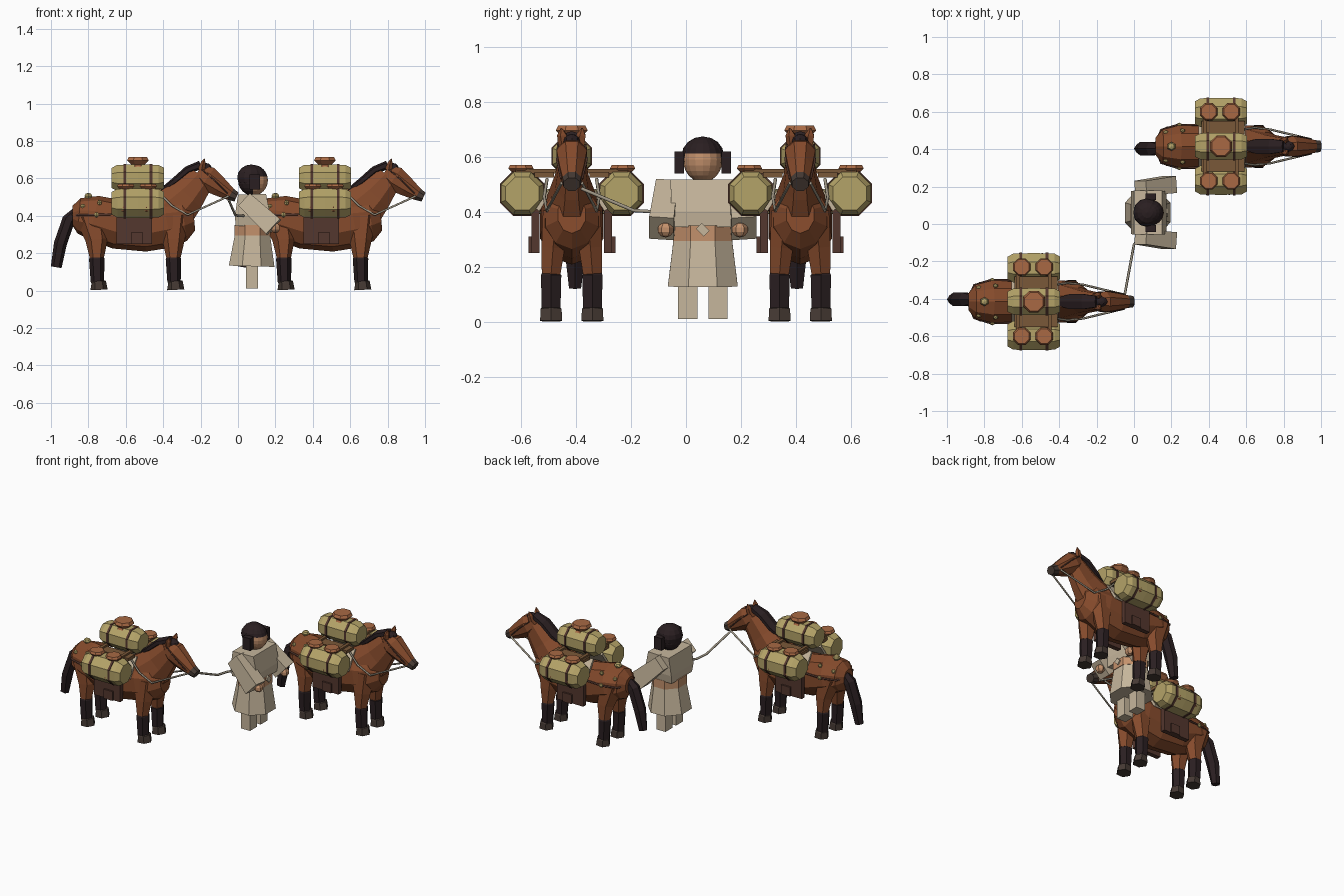
import bpy, bmesh, math
from mathutils import Vector, Matrix, Euler

if "Cube" in bpy.data.objects:
    bpy.data.objects.remove(bpy.data.objects["Cube"])


def material(name, r, g, b):
    def lin(c):
        c /= 255
        return c / 12.92 if c < 0.04 else ((c + 0.055) / 1.055) ** 2.4
    m = bpy.data.materials.new(name)
    col = (lin(r), lin(g), lin(b), 1)
    m.diffuse_color = col
    m.use_nodes = True
    m.node_tree.nodes["Principled BSDF"].inputs["Base Color"].default_value = col
    return m


COAT = material("chestnut coat", 134, 75, 44)
BLACK = material("black hair", 42, 31, 33)
HOOF = material("hoof", 70, 58, 52)
ROLL = material("tan roll", 180, 163, 104)
CLAY = material("clay", 168, 105, 68)
LEATHER = material("dark leather", 84, 55, 46)
WOOD = material("wood", 122, 88, 56)
ROBE = material("robe cloth", 198, 182, 156)
SKIN = material("skin", 196, 145, 108)
CORD = material("grey cord", 158, 149, 132)


def finish(name, bm, mats):
    bmesh.ops.recalc_face_normals(bm, faces=bm.faces)
    me = bpy.data.meshes.new(name)
    bm.to_mesh(me)
    bm.free()
    for m in mats:
        me.materials.append(m)
    ob = bpy.data.objects.new(name, me)
    bpy.context.collection.objects.link(ob)
    return ob


def loft(name, mats, rings, n=8, seg=None):
    """Skin rings (x, y, z, half width in y, half depth) along their path."""
    bm = bmesh.new()
    pts = [Vector(r[:3]) for r in rings]
    loops = []
    for i, r in enumerate(rings):
        t = (pts[min(i + 1, len(pts) - 1)] - pts[max(i - 1, 0)]).normalized()
        nor = t.cross(Vector((0, 1, 0))).normalized()
        side = nor.cross(t)
        k = 1 / math.cos(math.pi / n)
        angs = [2 * math.pi * (j + 0.5) / n for j in range(n)]
        loops.append([bm.verts.new(pts[i] + k * (side * r[3] * math.cos(a) + nor * r[4] * math.sin(a)))
                      for a in angs])
    last = len(loops) - 2
    for i, (a, b) in enumerate(zip(loops, loops[1:])):
        for j in range(n):
            f = bm.faces.new((a[j], a[(j + 1) % n], b[(j + 1) % n], b[j]))
            f.material_index = seg[i] if seg else 0
    bm.faces.new(loops[0]).material_index = seg[0] if seg else 0
    bm.faces.new(loops[-1]).material_index = seg[last] if seg else 0
    return finish(name, bm, mats)


def box(name, mat, loc, size, rot=(0, 0, 0)):
    bm = bmesh.new()
    bmesh.ops.create_cube(bm, size=1)
    mtx = Matrix.Translation(loc) @ Euler(rot).to_matrix().to_4x4() @ Matrix.Diagonal((*size, 1))
    bmesh.ops.transform(bm, matrix=mtx, verts=bm.verts)
    return finish(name, bm, [mat])


def ball(name, mats, loc, size, u=8, v=6, rule=None):
    bm = bmesh.new()
    bmesh.ops.create_uvsphere(bm, u_segments=u, v_segments=v, radius=1)
    bmesh.ops.transform(bm, matrix=Matrix.Translation(loc) @ Matrix.Diagonal((*size, 1)), verts=bm.verts)
    if rule:
        for f in bm.faces:
            f.material_index = rule(f.calc_center_median())
    return finish(name, bm, mats)


def rod(name, mat, pts, r=0.006):
    cu = bpy.data.curves.new(name, "CURVE")
    cu.dimensions = "3D"
    cu.bevel_depth = r
    cu.bevel_resolution = 1
    cu.use_fill_caps = True
    sp = cu.splines.new("POLY")
    sp.points.add(len(pts) - 1)
    for p, q in zip(sp.points, pts):
        p.co = (*q, 1)
    cu.materials.append(mat)
    ob = bpy.data.objects.new(name, cu)
    bpy.context.collection.objects.link(ob)
    return ob


def pot(name, x, y, z, s):
    return loft(name, [CLAY], [(x, y, z + h * s, r * s, r * s) for h, r in
                               ((0, 0.8), (0.3, 0.6), (0.7, 1.0), (1, 0.85))])


def pack_roll(name, y, z, r):
    c, out = -0.535, []
    out.append(loft(name, [ROLL], [(c + d, y, z, r * k, r * k) for d, k in
                                   ((-0.14, 0.78), (-0.11, 1), (0, 1.03), (0.11, 1), (0.14, 0.78))]))
    for d in (-0.07, 0.07):
        q = r * 1.06
        out.append(loft(name + "_strap", [LEATHER], [(c + d - 0.007, y, z, q, q), (c + d + 0.007, y, z, q, q)]))
    return out


def build_horse():
    h = []
    # body, neck and head
    h.append(loft("horse_body", [COAT], [
        (-0.885, 0, 0.40, 0.045, 0.05), (-0.85, 0, 0.40, 0.09, 0.09), (-0.77, 0, 0.39, 0.112, 0.113),
        (-0.65, 0, 0.355, 0.112, 0.125), (-0.50, 0, 0.345, 0.115, 0.13), (-0.38, 0, 0.37, 0.112, 0.135),
        (-0.29, 0, 0.385, 0.095, 0.115), (-0.235, 0, 0.39, 0.05, 0.065)], 10))
    h.append(loft("horse_neck", [COAT], [
        (-0.36, 0, 0.42, 0.09, 0.13), (-0.27, 0, 0.51, 0.06, 0.098), (-0.19, 0, 0.605, 0.045, 0.07)]))
    h.append(loft("horse_head", [COAT, HOOF], [
        (-0.215, 0, 0.635, 0.04, 0.04), (-0.165, 0, 0.60, 0.055, 0.068), (-0.10, 0, 0.555, 0.045, 0.052),
        (-0.04, 0, 0.515, 0.034, 0.034), (-0.008, 0, 0.50, 0.03, 0.026)], 8, (0, 0, 0, 1)))
    # mane, forelock and tail
    h.append(loft("mane", [BLACK], [
        (-0.41, 0, 0.535, 0.02, 0.01), (-0.34, 0, 0.585, 0.04, 0.016),
        (-0.27, 0, 0.645, 0.04, 0.018), (-0.20, 0, 0.672, 0.03, 0.02)], 6))
    h.append(ball("forelock", [BLACK], (-0.175, 0, 0.655), (0.035, 0.03, 0.028)))
    tail = loft("tail", [BLACK], [
        (-0.85, 0, 0.435, 0.02, 0.02), (-0.905, 0, 0.38, 0.036, 0.03),
        (-0.95, 0, 0.25, 0.036, 0.03), (-0.972, 0, 0.125, 0.022, 0.025)], 6)
    h.append(tail)
    for s in (-1, 1):
        h.append(loft("ear", [COAT], [(-0.195, s * 0.03, 0.645, 0.016, 0.016),
                                      (-0.187, s * 0.035, 0.68, 0.015, 0.012),
                                      (-0.18, s * 0.038, 0.705, 0.002, 0.002)], 5))
        # legs with black stockings and hooves
        for name, x, lean in (("hind_leg", -0.755, -0.03), ("front_leg", -0.345, 0)):
            y = s * 0.075
            h.append(loft(name, [COAT, BLACK, HOOF], [
                (x + lean, s * 0.055, 0.40, 0.05, 0.075), (x, s * 0.068, 0.27, 0.042, 0.052),
                (x, y, 0.175, 0.034, 0.033), (x, y, 0.17, 0.037, 0.036), (x + 0.003, y, 0.05, 0.034, 0.031),
                (x + 0.01, y, 0.045, 0.038, 0.034), (x + 0.012, y, 0.004, 0.04, 0.04)],
                6, (0, 0, 1, 1, 2, 2)))
        # bridle and reins
        h.append(rod("rein", CORD, [(-0.05, s * 0.037, 0.505), (-0.27, s * 0.09, 0.405),
                                    (-0.355, s * 0.10, 0.455), (-0.42, s * 0.09, 0.52)]))
        h.append(rod("cheek_strap", LEATHER, [(-0.055, s * 0.038, 0.52), (-0.12, s * 0.053, 0.585),
                                              (-0.19, s * 0.05, 0.645)], 0.004))
        # harness with studs
        h.append(rod("rump_strap", LEATHER, [(-0.62, s * 0.115, 0.41), (-0.77, s * 0.114, 0.405),
                                             (-0.855, s * 0.088, 0.405), (-0.89, 0, 0.405)]))
        for x, y, z in ((-0.757, 0.115, 0.405), (-0.74, 0.085, 0.47), (-0.83, 0.075, 0.45)):
            h.append(ball("stud", [ROLL], (x, s * y, z), (0.014, 0.012, 0.014), 6, 4))
        # blanket, saddle bag and wooden frame
        h.append(box("blanket", ROBE, (-0.53, s * 0.085, 0.465), (0.25, 0.015, 0.14), (s * 0.6, 0, 0)))
        h.append(box("saddle_bag", LEATHER, (-0.555, s * 0.132, 0.335), (0.19, 0.03, 0.17)))
        h.append(box("bag_pocket", LEATHER, (-0.54, s * 0.148, 0.28), (0.065, 0.02, 0.06)))
        h.append(box("frame_board", WOOD, (-0.525, s * 0.10, 0.535), (0.23, 0.07, 0.02)))
        for x in (-0.62, -0.45):
            h.append(box("frame_bar", WOOD, (x, s * 0.12, 0.548), (0.02, 0.17, 0.016)))
        # side load
        h += pack_roll("side_roll", s * 0.18, 0.467, 0.077)
        for x in (-0.60, -0.48):
            h.append(pot("side_pot", x, s * 0.185, 0.525, 0.046))
            h.append(ball("pouch", [CLAY], (x - 0.01, s * 0.24, 0.445), (0.034, 0.02, 0.027), 6, 4))
    h.append(ball("croup_stud", [ROLL], (-0.80, 0, 0.505), (0.024, 0.024, 0.018), 6, 4))
    # top load
    h += pack_roll("top_roll", 0, 0.602, 0.07)
    h.append(pot("top_pot", -0.535, 0, 0.655, 0.058))
    return h, tail


horse, tail = build_horse()
for ob in horse:
    sway = 0.012 if ob is tail else 0
    twin = ob.copy()
    bpy.context.collection.objects.link(twin)
    ob.location = (0, -0.415 + sway, 0)
    twin.location = (1, 0.415 - sway, 0)

# handler: robe, belt and legs
PY = 0.061
loft("skirt", [ROBE], [(0.073, PY, 0.13, 0.127, 0.122), (0.078, PY, 0.31, 0.105, 0.092)])
loft("belt", [SKIN], [(0.078, PY, 0.295, 0.108, 0.097), (0.078, PY, 0.35, 0.108, 0.097)])
loft("torso", [ROBE], [(0.078, PY, 0.345, 0.105, 0.09), (0.078, PY, 0.40, 0.115, 0.095),
                       (0.075, PY, 0.515, 0.117, 0.075)], 4)
box("belt_knot", ROBE, (0.177, PY, 0.335), (0.01, 0.03, 0.04), (math.pi / 4, 0, 0))
for s in (-1, 1):
    box("leg", ROBE, (0.075, PY + s * 0.055, 0.075), (0.065, 0.07, 0.13))
    loft("sleeve", [ROBE], [(0.035, PY + s * 0.13, 0.485, 0.04, 0.045),
                            (0.19, PY + s * 0.15, 0.34, 0.045, 0.055)], 4)
    ball("hand", [SKIN], (0.2, PY + s * 0.135, 0.335), (0.028, 0.03, 0.028), 6, 5)
    box("side_lock", BLACK, (0.09, PY + s * 0.085, 0.58), (0.055, 0.035, 0.08))

# handler: head and hair
ball("head", [SKIN, BLACK], (0.08, PY, 0.59), (0.08, 0.072, 0.082), 16, 12,
     lambda c: int(c.z > 0.615 or c.x < 0.085))
ball("hair_cap", [BLACK], (0.07, PY, 0.605), (0.074, 0.077, 0.069), 12, 8)

# lead rope to the rear horse
rod("lead_rope", CORD, [(-0.05, -0.38, 0.485), (-0.015, -0.19, 0.405), (0.0, -0.11, 0.40),
                        (0.03, -0.07, 0.40)], 0.007)
